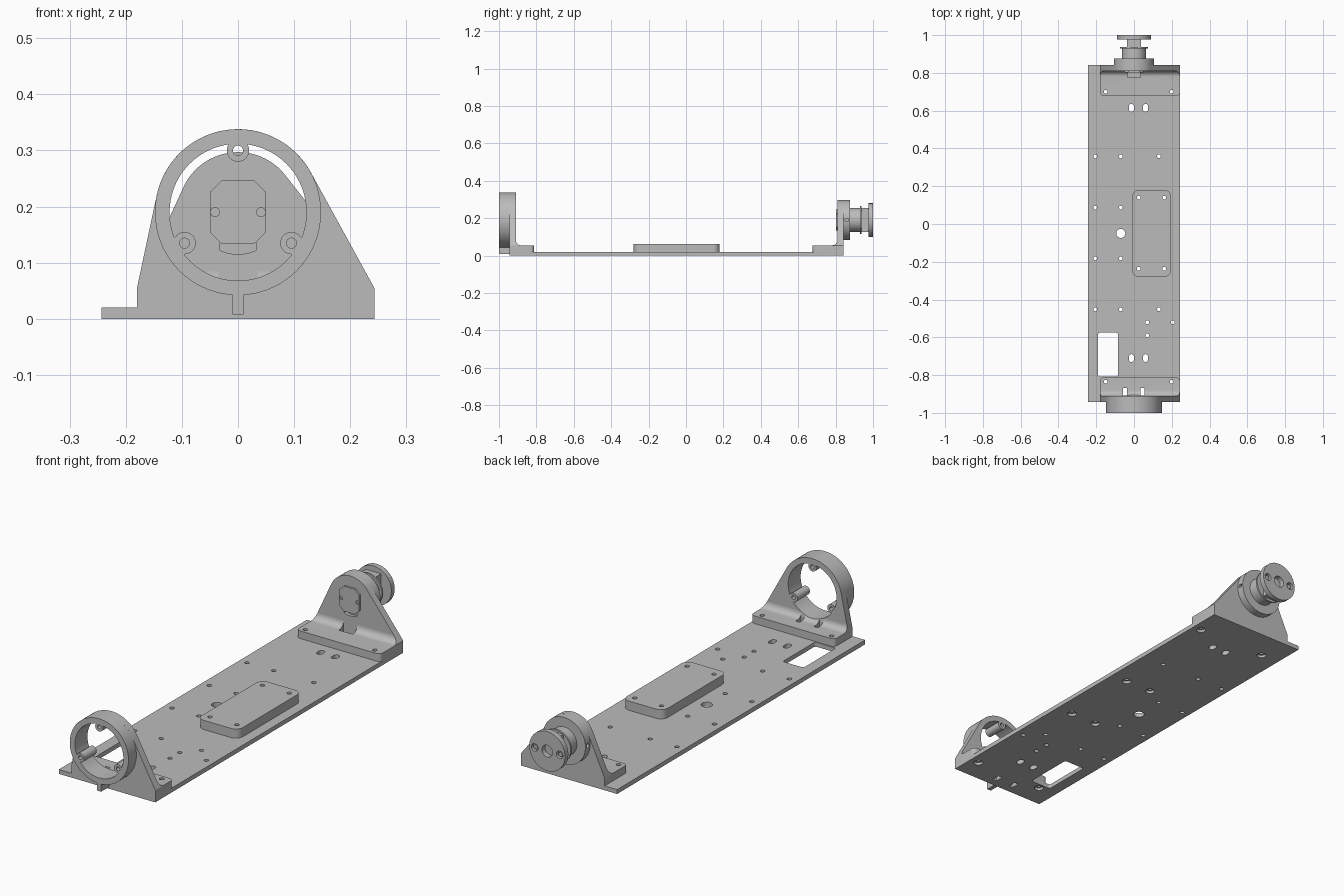
import bpy, bmesh
from math import pi, sin, cos, atan2, acos, hypot

old = bpy.data.objects.get("Cube")
if old:
    bpy.data.objects.remove(old, do_unlink=True)

grey = bpy.data.materials.new("machined grey")
grey.use_nodes = True
grey.diffuse_color = (0.5, 0.5, 0.5, 1)
grey.node_tree.nodes["Principled BSDF"].inputs["Base Color"].default_value = (0.5, 0.5, 0.5, 1)

AXIS_Z = 0.19      # height of the ring and spindle axis
LEFT, RIGHT = -0.18, 0.243
PLATE = 0.02       # plate thickness
FOOT = 0.055       # top of the bracket feet


# ---- helpers ----
def arc(cx, cy, r, a0, a1, n):
    return [(cx + r * cos(a0 + (a1 - a0) * i / n), cy + r * sin(a0 + (a1 - a0) * i / n))
            for i in range(n + 1)]


def circle(cx, cy, r, n=24):
    return arc(cx, cy, r, 0, 2 * pi, n)[:-1]


def rect(x0, x1, y0, y1):
    return [(x0, y0), (x1, y0), (x1, y1), (x0, y1)]


def rounded(x0, x1, y0, y1, r, n=6):
    centres = [(x1 - r, y1 - r), (x0 + r, y1 - r), (x0 + r, y0 + r), (x1 - r, y0 + r)]
    pts = []
    for i, (cx, cy) in enumerate(centres):
        pts += arc(cx, cy, r, i * pi / 2, (i + 1) * pi / 2, n)
    return pts


def slot(cx, cy, w, length):
    h = length / 2 - w / 2
    return arc(cx, cy + h, w / 2, 0, pi, 8) + arc(cx, cy - h, w / 2, pi, 2 * pi, 8)


def solid(name, profiles, axis, a, b):
    """Extrude one or more outlines along an axis from a to b."""
    place = {"x": lambda p, t: (t, p[0], p[1]),
             "y": lambda p, t: (p[0], t, p[1]),
             "z": lambda p, t: (p[0], p[1], t)}[axis]
    bm = bmesh.new()
    for pts in profiles:
        lo = [bm.verts.new(place(p, a)) for p in pts]
        hi = [bm.verts.new(place(p, b)) for p in pts]
        bm.faces.new(lo)
        bm.faces.new(hi[::-1])
        for i in range(len(pts)):
            j = (i + 1) % len(pts)
            bm.faces.new((lo[j], lo[i], hi[i], hi[j]))
    bmesh.ops.recalc_face_normals(bm, faces=bm.faces)
    me = bpy.data.meshes.new(name)
    bm.to_mesh(me)
    bm.free()
    me.materials.append(grey)
    ob = bpy.data.objects.new(name, me)
    bpy.context.collection.objects.link(ob)
    return ob


def combine(ob, tool, op="DIFFERENCE"):
    """Apply a boolean and discard the tool."""
    mod = ob.modifiers.new("bool", "BOOLEAN")
    mod.operation, mod.solver, mod.object = op, "EXACT", tool
    bpy.context.view_layer.objects.active = ob
    bpy.ops.object.modifier_apply(modifier=mod.name)
    bpy.data.objects.remove(tool, do_unlink=True)


def wall_outline(r):
    """Bracket outline: straight sides running tangent to a dome."""
    def tangent(x, side):
        dz = FOOT - AXIS_Z
        return atan2(dz, x) + side * acos(r / hypot(x, dz))
    a0, a1 = tangent(RIGHT, 1), tangent(LEFT, -1) % (2 * pi)
    return [(LEFT, PLATE), (RIGHT, PLATE), (RIGHT, FOOT)] + \
        arc(0, AXIS_Z, r, a0, a1, 40) + [(LEFT, FOOT)]


def foot(name, back, front, r, fillet):
    """Bracket foot with a fillet to the wall and rounded free corners."""
    s = 1 if front > back else -1
    curve = [(back + s * (fillet - fillet * sin(t)), FOOT + fillet - fillet * cos(t))
             for t in [pi / 2 * i / 8 for i in range(9)]]
    ob = solid(name, [[(back, PLATE), (front, PLATE), (front, FOOT)] + curve], "x", LEFT, RIGHT)
    bm = bmesh.new()
    bm.from_mesh(ob.data)
    edges = [e for e in bm.edges if all(abs(v.co.y - front) < 1e-4 for v in e.verts)
             and abs(e.verts[0].co.x - e.verts[1].co.x) < 1e-4]
    bmesh.ops.bevel(bm, geom=edges, offset=0.02, segments=5, profile=0.5, affect="EDGES")
    bm.to_mesh(ob.data)
    bm.free()
    combine(ob, solid("trim", [wall_outline(r)], "y", -1.2, 1.2), "INTERSECT")
    return ob


# ---- base plate with its hole pattern ----
foot_holes = [(x, y) for x in (-0.15, 0.2) for y in (-0.835, 0.7)]
pad_holes = [(x, y) for x in (0.025, 0.16) for y in (-0.237, 0.14)]
grid_holes = [(x, y) for x in (-0.205, -0.07) for y in (-0.452, -0.182, 0.087, 0.358)]
grid_holes += [(0.132, 0.358), (0.132, -0.452), (0.205, -0.52), (0.07, -0.52), (0.07, -0.59)]
drain_slots = [rect(x - 0.01, x + 0.01, -0.908, -0.868) for x in (-0.047, 0.045)]

base = solid("base_plate", [rect(-0.243, 0.243, -0.943, 0.843)], "z", 0, PLATE)
cuts = [circle(x, y, 0.01, 16) for x, y in foot_holes + pad_holes + grid_holes]
cuts += [slot(x, y, 0.027, 0.042) for x in (-0.014, 0.061) for y in (-0.71, 0.615)]
cuts += [circle(-0.07, -0.05, 0.024), rounded(-0.19, -0.085, -0.808, -0.575, 0.01)]
combine(base, solid("holes", cuts + drain_slots, "z", -0.1, 0.1))
combine(base, solid("counterbores", [circle(x, y, 0.02) for x, y in foot_holes + pad_holes],
                    "z", -0.1, 0.012))

# ---- raised mounting pad ----
pad = solid("mounting_pad", [rounded(-0.01, 0.196, -0.28, 0.18, 0.035)], "z", PLATE, 0.062)
combine(pad, solid("holes", [circle(x, y, 0.01, 16) for x, y in pad_holes], "z", 0, 0.2))

# ---- front bracket: wall, ring, screw bosses, rib and foot ----
RING = 0.148
bosses = [(0.11 * cos(a), AXIS_Z + 0.11 * sin(a)) for a in (pi / 2, pi * 7 / 6, pi * 11 / 6)]
ring = solid("front_ring_bracket", [wall_outline(RING)], "y", -0.943, -0.91)
combine(ring, solid("ring", [circle(0, AXIS_Z, RING, 72)], "y", -1, -0.91), "UNION")
combine(ring, solid("bore", [circle(0, AXIS_Z, 0.122, 72)], "y", -1.1, -0.7))
combine(ring, solid("bosses", [circle(x, z, 0.02) for x, z in bosses], "y", -1, -0.91), "UNION")
combine(ring, solid("holes", [circle(x, z, 0.009, 16) for x, z in bosses], "y", -1.1, -0.8))
solid("front_rib", [rect(-0.01, 0.01, 0.008, 0.055)], "y", -1, -0.943)

front_foot = foot("front_foot", -0.91, -0.812, RING, 0.028)
combine(front_foot, solid("bore", [circle(0, AXIS_Z, 0.122, 72)], "y", -1.1, -0.7))
combine(front_foot, solid("holes", [circle(x, -0.835, 0.01, 16) for x in (-0.15, 0.2)]
                          + drain_slots, "z", 0, 0.2))

# ---- rear bracket: wall, foot and face plate ----
DOME = 0.107
wall = solid("rear_wall", [wall_outline(DOME)], "y", 0.81, 0.843)
window = [(0.032, 0.16), (-0.032, 0.16)] + arc(0, AXIS_Z, 0.075, pi * 1.36, pi * 1.64, 10)
combine(wall, solid("window", [window], "y", 0.7, 0.825))
rear_foot = foot("rear_foot", 0.81, 0.677, DOME, 0.03)
combine(rear_foot, solid("holes", [circle(x, 0.7, 0.01, 16) for x in (-0.15, 0.2)], "z", 0, 0.2))
combine(rear_foot, solid("notch", [rect(-0.035, 0.035, 0.775, 0.9)], "z", 0.035, 0.2))

octagon = [(sx * x, AXIS_Z + sz * z) for sx, sz, flip in ((1, 1, 0), (-1, 1, 1), (-1, -1, 0), (1, -1, 1))
           for x, z in ([(0.05, 0.036), (0.028, 0.057)][::-1 if flip else 1])]
face = solid("face_plate", [octagon], "y", 0.801, 0.811)
combine(face, solid("holes", [circle(x, AXIS_Z, 0.008, 16) for x in (-0.041, 0.041)], "y", 0.7, 0.806))

# ---- spindle behind the rear wall ----
housing = solid("bearing_housing", [circle(0, AXIS_Z, DOME, 64)], "y", 0.843, 0.877)
for a, b in ((-0.2, -0.09), (0.09, 0.2)):
    combine(housing, solid("set_screw_hole", [circle(0.86, AXIS_Z, 0.009, 16)], "x", a, b))
solid("spindle_body", [circle(0, AXIS_Z, 0.064, 48)], "y", 0.877, 0.93)
solid("spindle_collar", [circle(0, AXIS_Z, 0.075, 48)], "y", 0.93, 0.938)
solid("spindle_neck", [rect(-0.038, 0.038, 0.127, 0.254)], "y", 0.938, 0.976)
disc = solid("end_disc", [circle(0, AXIS_Z, 0.09, 64)], "y", 0.976, 1)
combine(disc, solid("holes", [circle(0, AXIS_Z, 0.027)], "y", 0.9, 1.1))
combine(disc, solid("holes", [circle(x, AXIS_Z, 0.017) for x in (-0.063, 0.063)], "y", 0.984, 1.1))
for side, x in (("right", -0.063), ("left", 0.063)):
    solid("disc_bolt_" + side, [circle(x, AXIS_Z, 0.011, 6)], "y", 0.98, 0.994)

# ---- smooth the round surfaces, keep the edges sharp ----
for ob in bpy.context.scene.objects:
    ob.select_set(ob.type == "MESH")
bpy.context.view_layer.objects.active = base
bpy.ops.object.shade_smooth_by_angle(angle=0.5)
